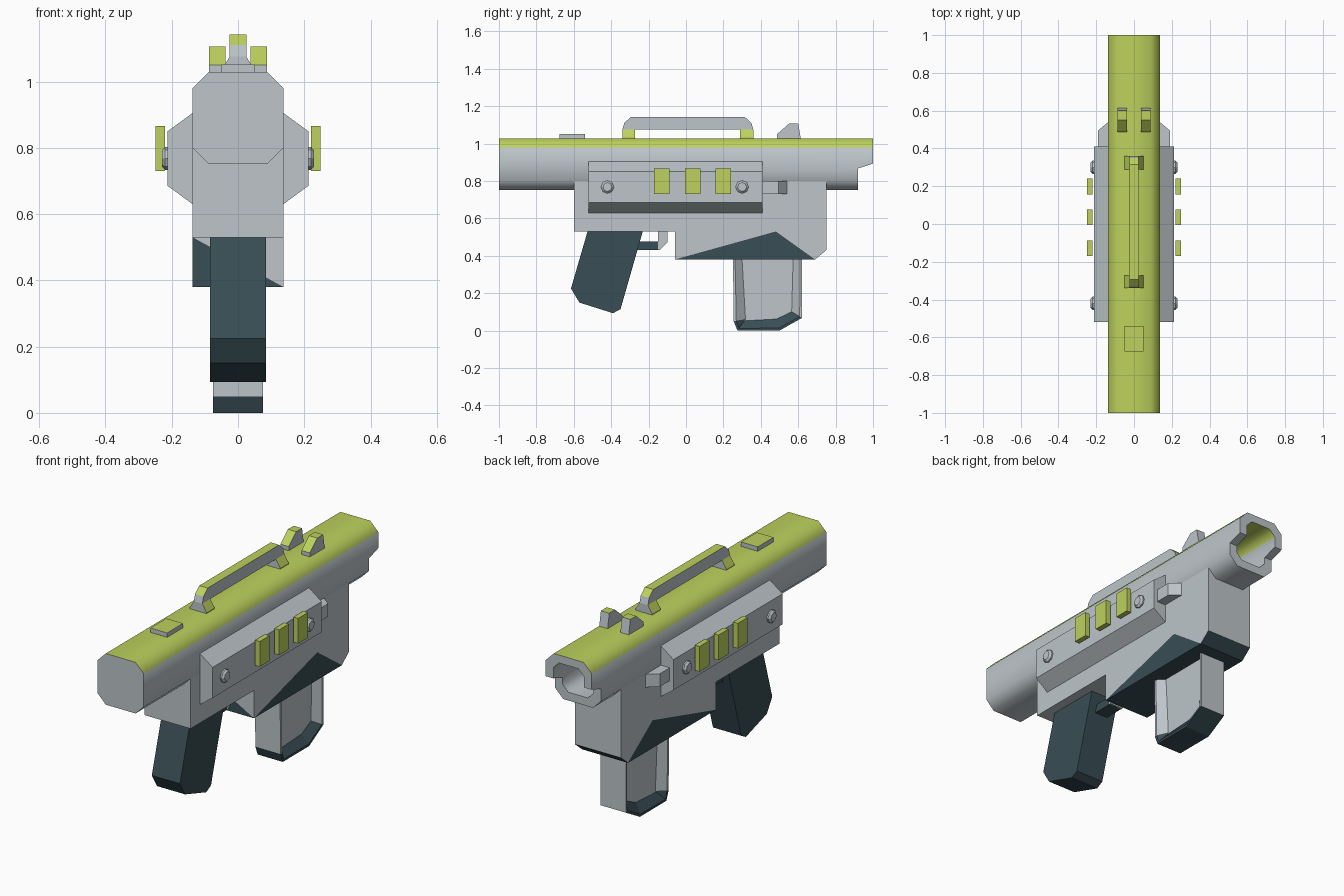
import bpy, bmesh, math

if "Cube" in bpy.data.objects:
    bpy.data.objects.remove(bpy.data.objects["Cube"])


def material(name, rgb):
    m = bpy.data.materials.new(name)
    m.diffuse_color = (*rgb, 1)
    m.use_nodes = True
    m.node_tree.nodes["Principled BSDF"].inputs["Base Color"].default_value = m.diffuse_color
    return m


GREY = material("pale_grey", (0.51, 0.56, 0.59))
LIME = material("lime", (0.51, 0.64, 0.11))
DARK = material("dark_slate", (0.04, 0.075, 0.09))


def finish(name, bm, mat=GREY, mirror=False):
    bmesh.ops.recalc_face_normals(bm, faces=bm.faces)
    me = bpy.data.meshes.new(name)
    bm.to_mesh(me)
    bm.free()
    me.materials.append(mat)
    ob = bpy.data.objects.new(name, me)
    bpy.context.collection.objects.link(ob)
    if mirror:
        ob.modifiers.new("mirror", 'MIRROR')
    return ob


def prism(name, pts, axis, a, b, mat=GREY, mirror=False):
    """Extrude a profile: axis x takes (y, z) points, axis y takes (x, z) points."""
    bm = bmesh.new()
    put = (lambda p, t: (t, p[0], p[1])) if axis == 'x' else (lambda p, t: (p[0], t, p[1]))
    r0, r1 = [[bm.verts.new(put(p, t)) for p in pts] for t in (a, b)]
    bm.faces.new(r0)
    bm.faces.new(r1)
    for i in range(len(pts)):
        j = (i + 1) % len(pts)
        bm.faces.new((r0[i], r0[j], r1[j], r1[i]))
    return finish(name, bm, mat, mirror)


def paint(ob, mat, rule):
    ob.data.materials.append(mat)
    slot = len(ob.data.materials) - 1
    for p in ob.data.polygons:
        if rule(p.normal, p.center):
            p.material_index = slot


def smooth(ob, degrees=50):
    bpy.ops.object.select_all(action='DESELECT')
    bpy.context.view_layer.objects.active = ob
    ob.select_set(True)
    bpy.ops.object.shade_smooth_by_angle(angle=math.radians(degrees))


def octagon(w, z0, z1, c):
    return [(-w + c, z0), (w - c, z0), (w, z0 + c), (w, z1 - c),
            (w - c, z1), (-w + c, z1), (-w, z1 - c), (-w, z0 + c)]


def rect(y0, y1, z0, z1):
    return [(y0, z0), (y1, z0), (y1, z1), (y0, z1)]


# Barrel: octagonal tube, open muzzle, lower half of the muzzle stepped back
barrel = prism("barrel", octagon(0.137, 0.752, 1.028, 0.048), 'y', -1, 1)
cutters = [prism("bore_cutter", octagon(0.092, 0.797, 0.985, 0.034), 'y', 0.7, 1.1),
           prism("muzzle_step_cutter", [(0.92, 0.6), (0.92, 0.867), (1.0, 0.893),
                                        (1.1, 0.91), (1.1, 0.6)], 'x', -0.3, 0.3)]
bpy.context.view_layer.objects.active = barrel
for c in cutters:
    mod = barrel.modifiers.new("cut", 'BOOLEAN')
    mod.operation, mod.solver, mod.object = 'DIFFERENCE', 'EXACT', c
    bpy.ops.object.modifier_apply(modifier=mod.name)
    bpy.data.objects.remove(c)
paint(barrel, LIME, lambda n, c: abs(n.z) > 0.3 and c.z > 0.94)
smooth(barrel)

# Receiver body: grey sides with a dark triangle and dark underside
prof = [(-0.6, 0.8), (-0.6, 0.53), (-0.06, 0.53), (-0.06, 0.38),
        (0.69, 0.38), (0.75, 0.43), (0.75, 0.8)]
bm = bmesh.new()
L, R = [[bm.verts.new((x, y, z)) for y, z in prof + [(0.48, 0.53)]] for x in (-0.137, 0.137)]
for s in (L, R):
    bm.faces.new([s[i] for i in (0, 1, 2, 3, 7, 4, 5, 6)])
    bm.faces.new([s[i] for i in (3, 4, 7)])
for i in (0, 1, 3, 4, 5, 6):
    j = (i + 1) % 7
    bm.faces.new((L[i], L[j], R[j], R[i]))
bm.faces.new((L[2], R[2], R[3]))
bm.faces.new((L[2], R[3], L[3]))
body = finish("receiver_body", bm)
paint(body, DARK, lambda n, c: c.z < 0.45)

# Side pods with screws, buttons and a small lever at the end
pod = prism("side_pod", [(0.13, 0.63), (0.137, 0.63), (0.212, 0.685), (0.212, 0.85),
                         (0.137, 0.905), (0.13, 0.905)], 'y', -0.52, 0.41, mirror=True)
for i, y in enumerate((-0.42, 0.30)):
    bm = bmesh.new()
    rings = [[bm.verts.new((x, y + r * math.cos(k * math.pi / 4), 0.768 + r * math.sin(k * math.pi / 4)))
              for k in range(8)] for x, r in ((0.205, 0.035), (0.22, 0.035), (0.23, 0.024))]
    for a, b in zip(rings, rings[1:]):
        for k in range(8):
            bm.faces.new((a[k], a[k - 1], b[k - 1], b[k]))
    bm.faces.new(rings[0])
    bm.faces.new(rings[-1])
    finish(f"pod_screw_{i + 1}", bm, mirror=True)
for i, y in enumerate((-0.17, -0.005, 0.157)):
    prism(f"pod_button_{i + 1}", rect(y, y + 0.083, 0.73, 0.866), 'x', 0.221, 0.249, LIME, True)
lever = prism("side_lever", rect(0.40, 0.545, 0.73, 0.80), 'x', 0.13, 0.19, mirror=True)
for v in lever.data.vertices:
    if v.co.x > 0.15 and v.co.y > 0.5:
        v.co.y = 0.495

# Carrying handle: bar on two flared feet
bar = prism("handle_bar", [(-0.34, 1.075), (-0.33, 1.11), (-0.295, 1.142), (0.315, 1.142),
                           (0.35, 1.11), (0.36, 1.075)], 'x', -0.025, 0.025)
paint(bar, LIME, lambda n, c: n.z > 0.5)
for name, y0, y1 in (("rear_handle_foot", -0.34, -0.272), ("front_handle_foot", 0.288, 0.36)):
    foot = prism(name, [(-0.05, 1.02), (0.05, 1.02), (0.05, 1.035),
                        (0.025, 1.075), (-0.025, 1.075), (-0.05, 1.035)], 'y', y0, y1)
    paint(foot, LIME, lambda n, c: abs(n.x) > 0.3)

# Sight posts and rear plate
sight = prism("sight_post", [(0.487, 1.02), (0.487, 1.05), (0.55, 1.106), (0.6, 1.106),
                             (0.615, 1.02)], 'x', 0.038, 0.088, mirror=True)
paint(sight, LIME, lambda n, c: n.z > 0.3)
plate = prism("rear_plate", rect(-0.675, -0.54, 1.02, 1.052), 'x', -0.05, 0.05)
paint(plate, LIME, lambda n, c: n.z > 0.5)

# Grip, trigger and guard bar
prism("pistol_grip", [(-0.525, 0.535), (-0.23, 0.535), (-0.35, 0.115), (-0.39, 0.093),
                      (-0.57, 0.15), (-0.615, 0.225)], 'x', -0.084, 0.084, DARK)
prism("trigger_bracket", [(-0.15, 0.535), (-0.15, 0.432), (-0.14, 0.432), (-0.10, 0.472),
                          (-0.10, 0.535)], 'x', -0.04, 0.04)
prism("trigger_bar", rect(-0.28, -0.145, 0.432, 0.476), 'x', -0.038, 0.038, DARK)

# Magazine: recessed side panels, dark foot
mag = prism("magazine", [(0.25, 0.5), (0.255, 0.05), (0.275, 0), (0.5, 0),
                         (0.62, 0.068), (0.62, 0.5)], 'x', -0.075, 0.075)
bm = bmesh.new()
bm.from_mesh(mag.data)
sides = [f for f in bm.faces if abs(f.normal.x) > 0.9]
bmesh.ops.inset_individual(bm, faces=sides, thickness=0.014, depth=0)
bmesh.ops.inset_individual(bm, faces=sides, thickness=0.05, depth=-0.035)
bm.to_mesh(mag.data)
bm.free()
paint(mag, DARK, lambda n, c: c.z < 0.12 and abs(n.y) < 0.95)
